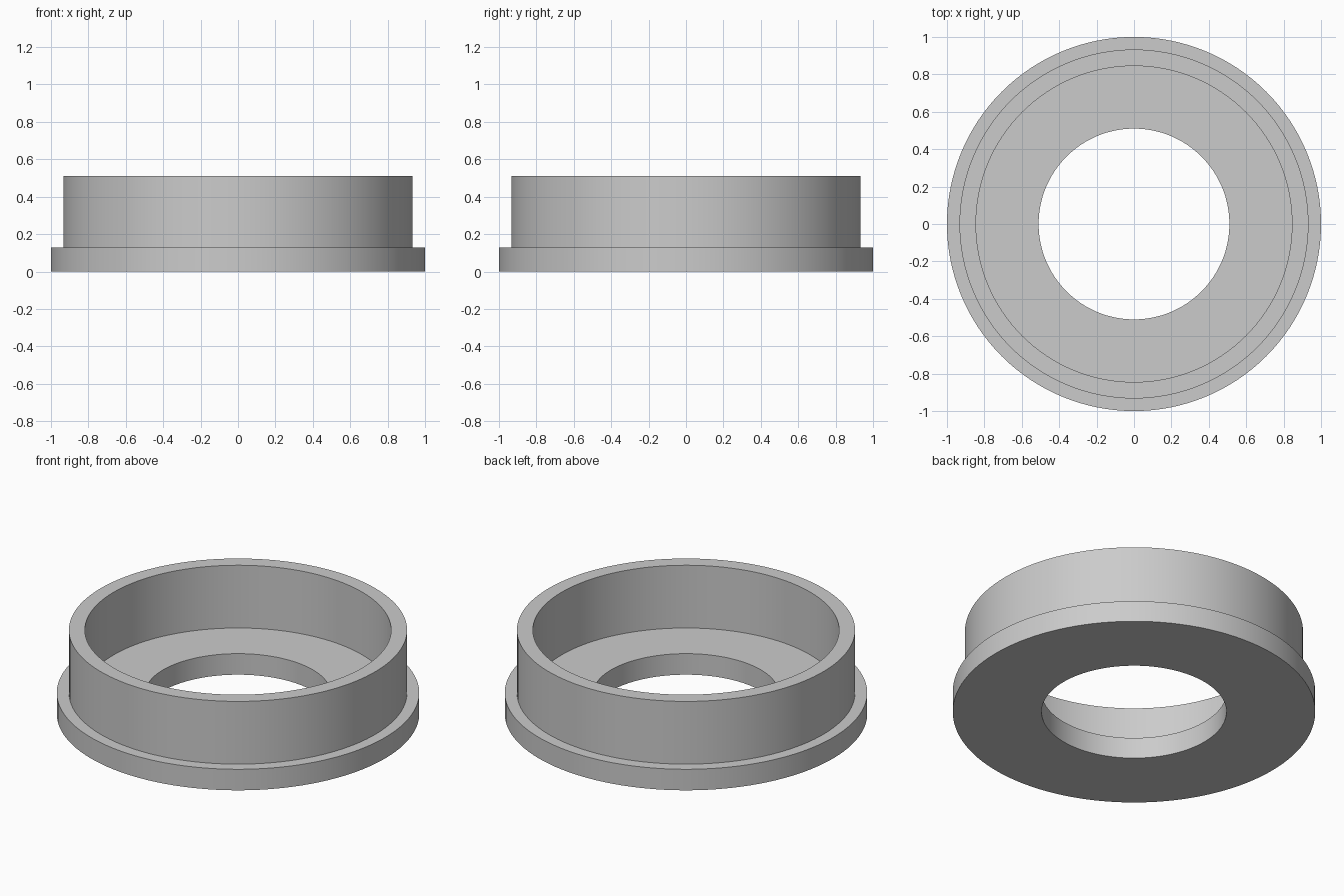
import bpy, bmesh, math

cube = bpy.data.objects.get("Cube")
if cube:
    bpy.data.objects.remove(cube, do_unlink=True)

SEGMENTS = 128

# Plain grey material
grey = bpy.data.materials.new("plain_grey")
grey.use_nodes = True
colour = (0.6, 0.6, 0.6, 1)
grey.diffuse_color = colour
grey.node_tree.nodes["Principled BSDF"].inputs["Base Color"].default_value = colour


def lathe(name, profile):
    """Spin a closed (radius, height) profile around the z axis."""
    bm = bmesh.new()
    rings = []
    for i in range(SEGMENTS):
        a = 2 * math.pi * i / SEGMENTS
        rings.append([bm.verts.new((r * math.cos(a), r * math.sin(a), z)) for r, z in profile])
    count = len(profile)
    for i, ring in enumerate(rings):
        after = rings[(i + 1) % SEGMENTS]
        for j in range(count):
            k = (j + 1) % count
            bm.faces.new((ring[j], after[j], after[k], ring[k]))
    bmesh.ops.recalc_face_normals(bm, faces=bm.faces)
    mesh = bpy.data.meshes.new(name)
    bm.to_mesh(mesh)
    bm.free()
    mesh.materials.append(grey)
    obj = bpy.data.objects.new(name, mesh)
    bpy.context.collection.objects.link(obj)
    bpy.ops.object.select_all(action='DESELECT')
    obj.select_set(True)
    bpy.context.view_layer.objects.active = obj
    bpy.ops.object.shade_smooth_by_angle(angle=math.radians(30))
    return obj


# Flanged ring: base with a central hole, stepped flange and upright wall
hole, inner, outer, flange = 0.51, 0.845, 0.933, 1.0
floor, top = 0.128, 0.51
lathe("flanged_ring", [
    (hole, 0), (flange, 0), (flange, floor), (outer, floor),
    (outer, top), (inner, top), (inner, floor), (hole, floor),
])
